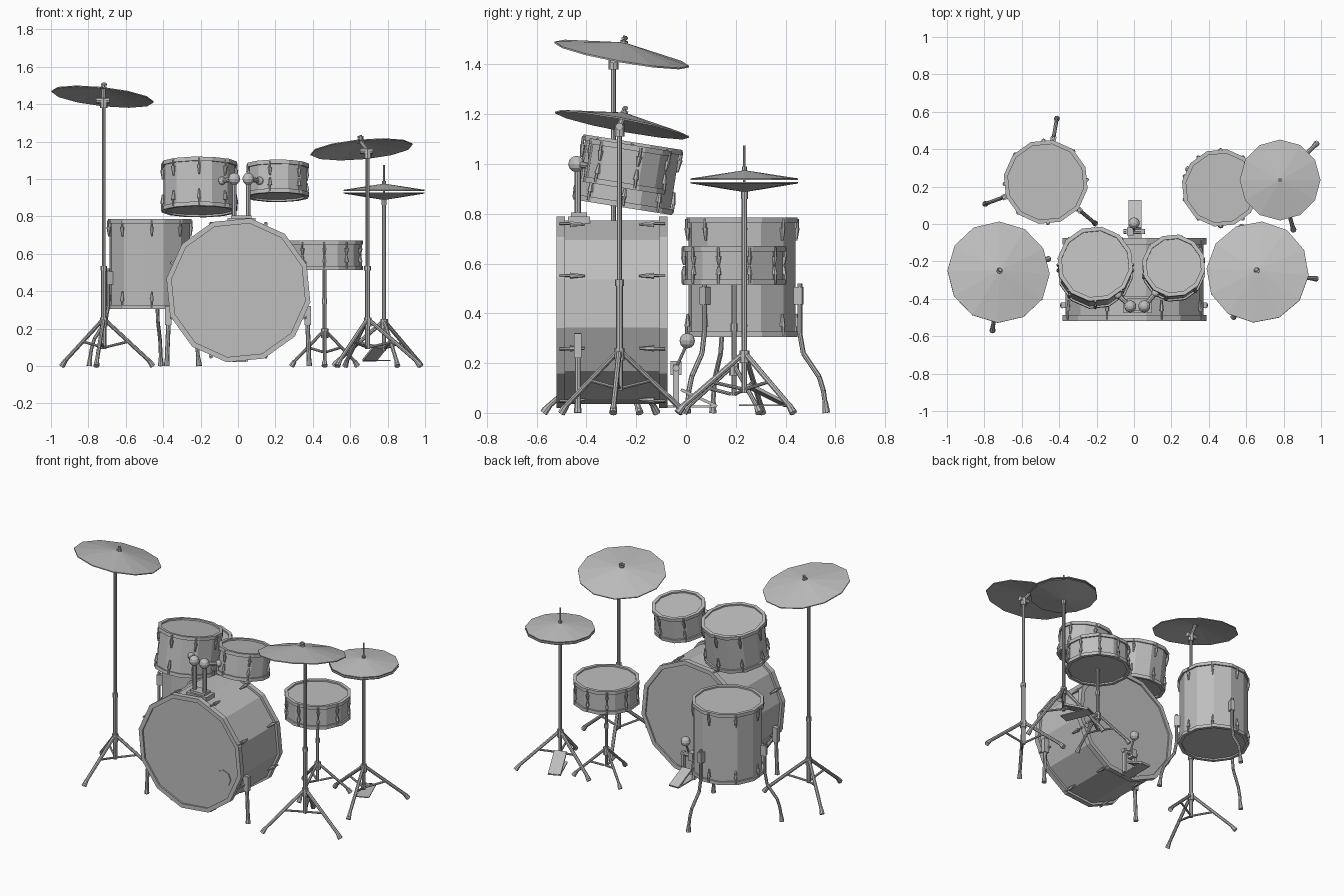
import bpy, bmesh
from math import sin, cos, radians, tau
from mathutils import Matrix, Vector

cube = bpy.data.objects.get("Cube")
if cube:
    bpy.data.objects.remove(cube, do_unlink=True)

GREY = (0.52, 0.52, 0.52, 1)
mat = bpy.data.materials.new("plain_grey")
mat.use_nodes = True
mat.diffuse_color = GREY
mat.node_tree.nodes["Principled BSDF"].inputs["Base Color"].default_value = GREY


def finish(name, bm, matrix=None):
    bmesh.ops.recalc_face_normals(bm, faces=bm.faces)
    mesh = bpy.data.meshes.new(name)
    bm.to_mesh(mesh)
    bm.free()
    mesh.materials.append(mat)
    ob = bpy.data.objects.new(name, mesh)
    if matrix:
        ob.matrix_world = matrix
    bpy.context.collection.objects.link(ob)
    return ob


def lathe(name, profile, matrix, sides=12, phase=0.0, closed=False):
    """Revolve (radius, height) points around local z."""
    bm = bmesh.new()
    rings = []
    for r, z in profile:
        if r == 0:
            rings.append([bm.verts.new((0, 0, z))] * sides)
        else:
            angles = [phase + tau * i / sides for i in range(sides)]
            rings.append([bm.verts.new((r * cos(a), r * sin(a), z)) for a in angles])
    pairs = list(zip(rings, rings[1:]))
    if closed:
        pairs.append((rings[-1], rings[0]))
    for lo, hi in pairs:
        for i in range(sides):
            j = (i + 1) % sides
            bm.faces.new(dict.fromkeys([lo[i], lo[j], hi[j], hi[i]]))
    return finish(name, bm, matrix)


def add_cone(bm, a, b, r1, r2, sides=8):
    a, b = Vector(a), Vector(b)
    d = b - a
    m = Matrix.Translation((a + b) / 2) @ d.to_track_quat("Z", "Y").to_matrix().to_4x4()
    bmesh.ops.create_cone(bm, cap_ends=True, segments=sides, radius1=r1, radius2=r2,
                          depth=d.length, matrix=m)


def rod(name, points, r, r2=None, matrix=None):
    bm = bmesh.new()
    for a, b in zip(points, points[1:]):
        add_cone(bm, a, b, r, r if r2 is None else r2)
    return finish(name, bm, matrix)


def box(name, loc, size, rot=None):
    bm = bmesh.new()
    bmesh.ops.create_cube(bm, size=1)
    bmesh.ops.scale(bm, vec=size, verts=bm.verts)
    m = Matrix.Translation(loc)
    return finish(name, bm, m @ rot if rot else m)


def ball(name, loc, r):
    bm = bmesh.new()
    bmesh.ops.create_uvsphere(bm, u_segments=10, v_segments=6, radius=r)
    return finish(name, bm, Matrix.Translation(loc))


def polar(center, r, degrees, z):
    a = radians(degrees)
    return Vector((center[0] + r * cos(a), center[1] + r * sin(a), z))


def drum(name, matrix, r, h, lugs, hoop=0.022, lip=0.01, lug_phase=0.0, lug=0.05):
    """Shell with recessed heads, two hoops and rows of tapered lugs."""
    rs, top, phase = r - lip, h / 2, radians(-9.4)
    lathe(name + "_shell", [(0, -top + .01), (rs, -top + .01), (rs, top - .01), (0, top - .01)],
          matrix, phase=phase)
    for side, s in (("top", 1), ("bottom", -1)):
        ring = [(r, s * top), (r, s * (top - hoop)), (rs - .012, s * (top - hoop)), (rs - .012, s * top)]
        lathe(f"{name}_{side}_hoop", ring, matrix, phase=phase, closed=True)
    bm = bmesh.new()
    for i in range(lugs):
        a = lug_phase + 360 * i / lugs
        for s in (1, -1):
            z0, z1 = s * (top - hoop * .3), s * (top - hoop - .02)
            add_cone(bm, polar((0, 0), r - .004, a, z0), polar((0, 0), r - .004, a, z1), .006, .006, 6)
            add_cone(bm, polar((0, 0), r - .007, a, z1),
                     polar((0, 0), r - .009, a, z1 - s * lug), .012, .005, 6)
    finish(name + "_lugs", bm, matrix)


def tripod(name, center, hub, spread, angles, thick=.011):
    """Three splayed legs with braces and rubber feet."""
    for i, a in enumerate(angles):
        top, foot = polar(center, .015, a, hub), polar(center, spread, a, .012)
        rod(f"{name}_leg_{i}", [top, foot], thick)
        rod(f"{name}_brace_{i}", [polar(center, .012, a, hub * .42), top.lerp(foot, .48)], .007)
        rod(f"{name}_foot_{i}", [polar(center, spread + .003, a, 0), top.lerp(foot, .92)], .016, .012)
    rod(name + "_hub", [(*center, hub - .03), (*center, hub + .02)], .02)


def cymbal(name, loc, normal, r, rise):
    m = Matrix.Translation(loc) @ Vector(normal).to_track_quat("Z", "Y").to_matrix().to_4x4()
    lathe(name, [(0, rise), (r, .003), (r, -.003), (0, rise - .008)], m)
    return m


def cymbal_stand(name, pole, top, loc, normal, angles):
    m = cymbal(name + "_cymbal", loc, normal, .275, .05)
    rod(name + "_lower_tube", [(*pole, .09), (*pole, .52)], .014)
    rod(name + "_collar", [(*pole, .51), (*pole, .535)], .018)
    rod(name + "_upper_tube", [(*pole, .52), (*pole, top)], .010)
    rod(name + "_tilter", [(*pole, top - .05), (*pole, top)], .02)
    rod(name + "_tilter_knob", [(pole[0] - .04, pole[1], top - .01), (pole[0] + .03, pole[1], top - .01)], .016)
    rod(name + "_tilter_arm", [(*pole, top - .01), m @ Vector((0, 0, .04))], .011)
    rod(name + "_felt", [(0, 0, .035), (0, 0, .056)], .016, matrix=m)
    rod(name + "_wing_nut", [(0, 0, .05), (0, 0, .076)], .008, matrix=m)
    rod(name + "_nut_wings", [(-.016, 0, .066), (.016, 0, .066)], .006, matrix=m)
    tripod(name, pole, .24, .28, angles)


# Bass drum with front port, spurs and tom mount
bass = Matrix.Translation((.002, -.297, .405)) @ Matrix.Rotation(radians(90), 4, "X")
drum("bass_drum", bass, .39, .445, 8, .034, .016, 22.5, .06)
rod("bass_drum_port", [(.25, -.505, .30), (.25, -.516, .30)], .055)
for side, s in (("left", 1), ("right", -1)):
    rod(f"{side}_spur", [(s * .368, -.435, .32), (s * .38, -.435, .03)], .012)
    rod(f"{side}_spur_foot", [(s * .381, -.435, 0), (s * .379, -.435, .04)], .016, .012)
    box(f"{side}_spur_bracket", (s * .372, -.435, .27), (.035, .03, .10))
box("tom_mount_base", (.018, -.43, .775), (.15, .09, .03))
box("tom_mount_block", (.018, -.43, .79), (.11, .065, .03))
for side, x, end in (("right", -.02, (-.085, -.38, .99)), ("left", .055, (.115, -.37, .99))):
    rod(f"{side}_tom_post", [(x, -.435, .79), (x, -.435, 1.0)], .013)
    ball(f"{side}_tom_joint", (x, -.44, 1.0), .033)
    rod(f"{side}_tom_arm", [(x, -.44, 1.0), end], .013)
    ball(f"{side}_tom_bracket", end, .022)

# Rack toms, floor tom and snare
tilt = Matrix.Rotation(radians(-9), 4, "X")
drum("right_rack_tom", Matrix.Translation((-.207, -.234, .957)) @ tilt, .204, .265, 8)
drum("left_rack_tom", Matrix.Translation((.212, -.236, .99)) @ tilt, .17, .177, 6, lug_phase=15, lug=.04)
floor_xy = (-.472, .225)
drum("floor_tom", Matrix.Translation((*floor_xy, .545)), .227, .48, 8, lug_phase=3)
for i, a in enumerate((80, 200, 320)):
    path = [(.236, .52), (.236, .32), (.25, .24), (.315, .145), (.332, .09), (.342, .02)]
    rod(f"floor_tom_leg_{i}", [polar(floor_xy, r, a, z) for r, z in path], .010)
    rod(f"floor_tom_foot_{i}", [polar(floor_xy, .344, a, 0), polar(floor_xy, .339, a, .045)], .016, .011)
    box(f"floor_tom_bracket_{i}", polar(floor_xy, .230, a, .47), (.035, .03, .07),
        Matrix.Rotation(radians(a), 4, "Z"))

snare_xy = (.463, .193)
drum("snare_drum", Matrix.Translation((*snare_xy, .592)), .209, .157, 10, lug_phase=18, lug=.035)
rod("snare_stand_tube", [(*snare_xy, .07), (*snare_xy, .53)], .010)
rod("snare_stand_collar", [(*snare_xy, .33), (*snare_xy, .36)], .014)
tripod("snare_stand", snare_xy, .18, .2, (30, 150, 270), .009)

# Hi-hat with pedal
hat = (.781, .235)
cymbal("hi_hat_top_cymbal", (*hat, .939), (0, 0, 1), .216, .036)
cymbal("hi_hat_bottom_cymbal", (*hat, .925), (0, 0, -1), .216, .038)
rod("hi_hat_rod", [(*hat, .85), (*hat, 1.075)], .005)
rod("hi_hat_clutch", [(*hat, .965), (*hat, .99)], .010)
rod("hi_hat_seat", [(*hat, .86), (*hat, .89)], .014)
rod("hi_hat_tube", [(*hat, .08), (*hat, .87)], .011)
tripod("hi_hat_stand", hat, .23, .275, (45, 165, 285))
turn = Matrix.Rotation(radians(22), 4, "Z")
box("hi_hat_footplate", (.735, .33, .07), (.08, .19, .012), turn @ Matrix.Rotation(radians(-25), 4, "X"))
box("hi_hat_pedal_base", (.74, .32, .03), (.08, .20, .006), turn)

# Bass drum pedal
box("bass_pedal_footplate", (.005, .052, .06), (.07, .16, .012), Matrix.Rotation(radians(-25), 4, "X"))
box("bass_pedal_base", (.005, .02, .026), (.07, .19, .008))
for s in (-1, 1):
    box(f"bass_pedal_post_{s}", (.005 + s * .04, -.04, .11), (.016, .025, .17))
rod("bass_pedal_axle", [(-.055, -.04, .18), (.06, -.04, .18)], .014)
box("bass_pedal_cam", (-.02, -.04, .18), (.035, .045, .055))
rod("bass_pedal_beater_stem", [(0, -.04, .18), (0, .005, .28)], .006)
ball("bass_pedal_beater", (0, .005, .29), .031)

# Crash and ride cymbals
cymbal_stand("right_crash", (-.718, -.292), 1.43, (-.724, -.258, 1.44), (.11, .18, 1), (22, 142, 262))
cymbal_stand("left_crash", (.693, -.268), 1.16, (.661, -.257, 1.158), (-.09, .19, 1), (-5, 115, 235))
